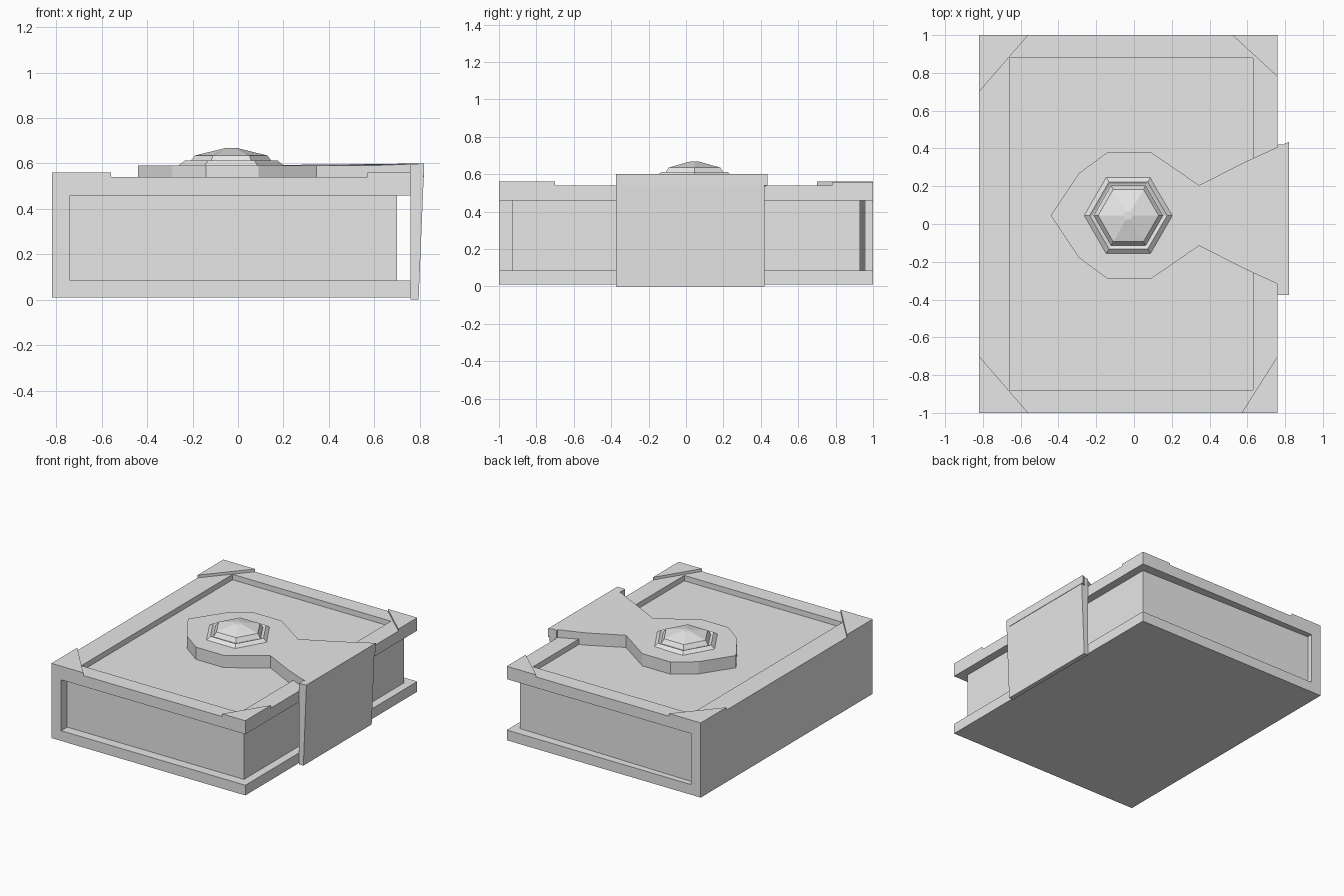
import bpy, bmesh, math
from mathutils import Vector

if "Cube" in bpy.data.objects:
    bpy.data.objects.remove(bpy.data.objects["Cube"], do_unlink=True)

COLOUR = (0.8, 0.8, 0.8, 1)
grey = bpy.data.materials.new("light grey")
grey.use_nodes = True
grey.diffuse_color = COLOUR
grey.node_tree.nodes["Principled BSDF"].inputs["Base Color"].default_value = COLOUR


def finish(name, bm):
    bmesh.ops.recalc_face_normals(bm, faces=bm.faces)
    mesh = bpy.data.meshes.new(name)
    bm.to_mesh(mesh)
    bm.free()
    mesh.materials.append(grey)
    obj = bpy.data.objects.new(name, mesh)
    bpy.context.collection.objects.link(obj)
    return obj


def prism(outline, push):
    """Extrude a closed outline of 3D points along a vector."""
    bm = bmesh.new()
    face = bm.faces.new([bm.verts.new(p) for p in outline])
    out = bmesh.ops.extrude_face_region(bm, geom=[face], use_keep_orig=True)
    moved = [v for v in out["geom"] if isinstance(v, bmesh.types.BMVert)]
    bmesh.ops.translate(bm, verts=moved, vec=push)
    bmesh.ops.recalc_face_normals(bm, faces=bm.faces)
    return bm


LEFT, RIGHT = -0.82, 0.76
BASE, LID = 0.01, 0.54

# Cover: two boards and the spine as one folded section
section = [(LEFT, BASE), (RIGHT, BASE), (RIGHT, 0.085), (-0.74, 0.085),
           (-0.74, 0.46), (RIGHT, 0.46), (RIGHT, LID), (LEFT, LID)]
bm = prism([(x, -1, z) for x, z in section], (0, 2, 0))

# Sunken panel in the front board
top = max(bm.faces, key=lambda f: f.calc_center_median().z)
bmesh.ops.inset_individual(bm, faces=[top], thickness=0.1)
for v in top.verts:
    v.co.x = -0.66 if v.co.x < 0 else 0.63
    v.co.y = math.copysign(0.88, v.co.y)
floor = bmesh.ops.extrude_face_region(bm, geom=[top])
bmesh.ops.translate(bm, vec=(0, 0, -0.04),
                    verts=[v for v in floor["geom"] if isinstance(v, bmesh.types.BMVert)])
if top.is_valid:
    bm.faces.remove(top)
finish("book_cover", bm)

# Page block, a little wider at the spine
pages = [(-0.75, -0.93), (0.7, -0.93), (0.7, 0.93), (-0.75, 0.96)]
finish("pages", prism([(x, y, 0.08) for x, y in pages], (0, 0, 0.385)))

# Triangular corner guards
guards = [("front_spine", LEFT, -1, 0.26, 0.3, 0.56),
          ("back_spine", LEFT, 1, 0.26, 0.3, 0.56),
          ("front_edge", RIGHT, -1, 0.19, 0.3, 0.56),
          ("back_edge", RIGHT, 1, 0.24, 0.22, 0.555)]
for name, x, y, dx, dy, z in guards:
    sx, sy = -math.copysign(dx, x), -math.copysign(dy, y)
    tri = [(x, y, LID), (x + sx, y, LID), (x, y + sy, LID)]
    finish(name + "_corner_guard", prism(tri, (0, 0, z - LID)))

# Clasp strap: mirrored outline that widens towards the page edge
MID = 0.045
half = [(0.82, 0.39), (0.58, 0.28), (0.345, 0.16), (0.09, 0.335), (-0.14, 0.335), (-0.29, 0.225)]
outline = ([(x, MID + w) for x, w in half] + [(-0.44, MID)]
           + [(x, MID - w) for x, w in reversed(half)])
bm = prism([(x, y, 0.49) for x, y in outline], (0, 0, 0.1))
for v in bm.verts:
    if v.co.x > 0.8:
        v.co.z = 0.6 if v.co.z > 0.55 else LID
finish("clasp_strap", bm)

# Clasp flap folded down over the page edge
flap = [(0.76, 0), (0.795, 0), (0.82, 0.6), (0.76, 0.597)]
finish("clasp_flap", prism([(x, MID - 0.42, z) for x, z in flap], (0, 0.795, 0)))

# Six-sided gem in a bevelled setting
rings = [(0.24, 0.585), (0.205, 0.612), (0.19, 0.604), (0.183, 0.604), (0.16, 0.635), (0.025, 0.668)]
bm = bmesh.new()
loops = []
for r, z in rings:
    loops.append([bm.verts.new(Vector((-0.03 + r * math.cos(i * math.pi / 3),
                                       MID + r * math.sin(i * math.pi / 3), z))) for i in range(6)])
for a, b in zip(loops, loops[1:]):
    for i in range(6):
        j = (i + 1) % 6
        bm.faces.new((a[i], a[j], b[j], b[i]))
bm.faces.new(loops[-1])
bm.faces.new(loops[0][::-1])
finish("gem", bm)
